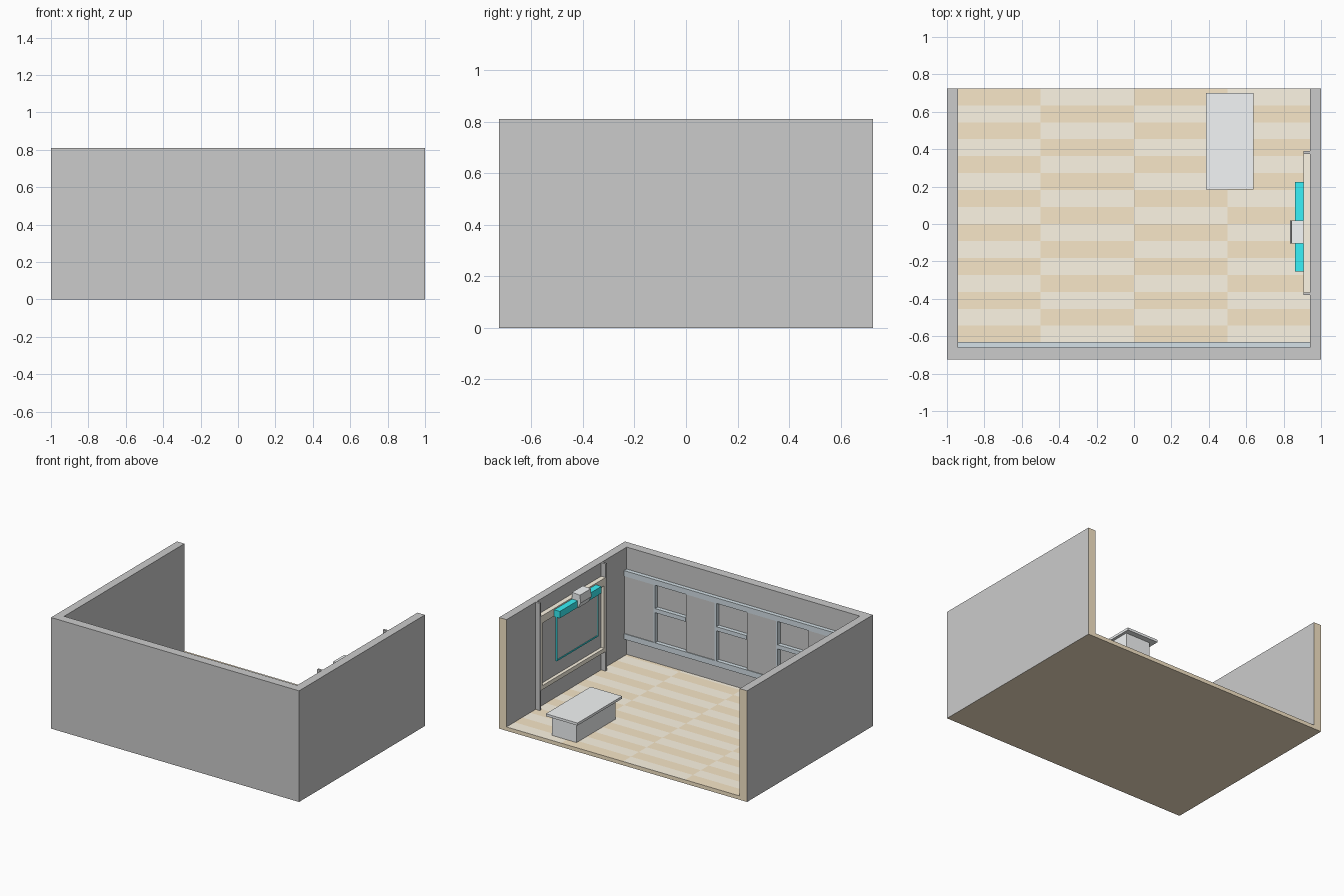
import bpy, bmesh

if "Cube" in bpy.data.objects:
    bpy.data.objects.remove(bpy.data.objects["Cube"])

def material(name, rgb):
    m = bpy.data.materials.new(name)
    m.diffuse_color = (*rgb, 1)
    m.use_nodes = True
    m.node_tree.nodes["Principled BSDF"].inputs["Base Color"].default_value = m.diffuse_color
    return m

TAN = material("tan", (0.94, 0.80, 0.58))
LIGHT = material("light_tan", (0.99, 0.92, 0.78))
BLUE = material("blue_grey", (0.66, 0.75, 0.80))
CYAN = material("cyan", (0.04, 0.88, 0.94))
PALE = material("pale_grey", (0.90, 0.92, 0.93))
WALL = material("wall_grey", (0.8, 0.8, 0.8))

def finish(name, bm, mats=()):
    bmesh.ops.recalc_face_normals(bm, faces=bm.faces)
    me = bpy.data.meshes.new(name)
    bm.to_mesh(me)
    bm.free()
    for m in mats:
        me.materials.append(m)
    ob = bpy.data.objects.new(name, me)
    bpy.context.collection.objects.link(ob)
    return ob

def box(name, x, y, z, mat=None):
    bm = bmesh.new()
    bmesh.ops.create_cube(bm, size=1)
    for v in bm.verts:
        v.co = [r[0] if c < 0 else r[1] for c, r in zip(v.co, (x, y, z))]
    return finish(name, bm, [mat] if mat else [])

def prism(points, vec):
    bm = bmesh.new()
    f = bm.faces.new([bm.verts.new(p) for p in points])
    r = bmesh.ops.extrude_face_region(bm, geom=[f], use_keep_orig=True)
    bmesh.ops.translate(bm, vec=vec,
                        verts=[g for g in r["geom"] if isinstance(g, bmesh.types.BMVert)])
    return bm

W, D, H, IX, IY = 1.0, 0.725, 0.81, 0.94, -0.66
FLOOR = 0.028

# U-shaped walls, tan on the open ends and underside
bm = prism([(-W, -D, 0), (W, -D, 0), (W, D, 0), (IX, D, 0),
            (IX, IY, 0), (-IX, IY, 0), (-IX, D, 0), (-W, D, 0)], (0, 0, H))
bmesh.ops.recalc_face_normals(bm, faces=bm.faces)
for f in bm.faces:
    c = f.calc_center_median()
    if c.y > D - 0.01 or c.z < 0.01:
        f.material_index = 1
finish("walls", bm, [WALL, TAN])

# checkered plank floor
xs = [-IX, -0.5, 0, 0.5, IX]
ys = [max(IY, -D + 2 * D * i / 16) for i in range(17)]
bm = bmesh.new()
grid = [[bm.verts.new((x, y, FLOOR)) for y in ys] for x in xs]
for c in range(4):
    for r in range(16):
        f = bm.faces.new((grid[c][r], grid[c + 1][r], grid[c + 1][r + 1], grid[c][r + 1]))
        f.material_index = (c + r) % 2
floor = finish("floor", bm, [LIGHT, TAN])
mod = floor.modifiers.new("thickness", "SOLIDIFY")
mod.thickness = FLOOR
mod.offset = -1
mod.material_offset = 1
mod.material_offset_rim = 1

# front wall panelling: two rails, panels with edge studs, cross bars in the gaps
FY = -0.63
box("lower_rail", (-IX, IX), (IY, FY), (0.15, 0.19), BLUE)
box("upper_rail", (-IX, IX), (IY, FY), (0.61, 0.65), BLUE)
for i in range(4):
    x1 = IX - 0.494 * i
    x0 = x1 - 0.25
    box(f"wall_panel_{i}", (x0 + 0.015, x1), (IY, FY - 0.005), (0.19, 0.61))
    box(f"panel_stud_{i}", (x0, x0 + 0.015), (IY, FY), (0.19, 0.61), BLUE)
    box(f"cross_bar_{i}", (max(-IX, x0 - 0.244), x0), (IY, FY), (0.41, 0.44), BLUE)

# board on the right wall: posts and tan frame
BX = 0.905
for n, y in (("back", 0.375), ("front", -0.38)):
    box(f"{n}_post", (BX, IX), (y, y + 0.015), (FLOOR, H))
box("board_top", (BX, IX), (-0.365, 0.375), (0.655, 0.71), LIGHT)
box("board_bottom", (BX, IX), (-0.365, 0.375), (0.17, 0.20), LIGHT)
box("board_front_side", (BX, IX), (-0.365, -0.35), (0.20, 0.655), LIGHT)
box("board_back_side", (BX, IX), (0.36, 0.375), (0.20, 0.655), LIGHT)
box("board_surface", (0.93, IX), (-0.35, 0.36), (0.20, 0.655))

# roll-down screen with cyan housing and thin border
Y0, Y1 = -0.255, 0.225
box("screen_housing", (0.86, BX), (Y0, Y1), (0.65, 0.70), CYAN)
box("screen_sheet", (0.887, 0.892), (Y0 + 0.01, Y1 - 0.01), (0.34, 0.65))
box("screen_bottom", (0.884, 0.894), (Y0, Y1), (0.33, 0.34), CYAN)
box("screen_side_front", (0.884, 0.894), (Y0, Y0 + 0.01), (0.34, 0.65), CYAN)
box("screen_side_back", (0.884, 0.894), (Y1 - 0.01, Y1), (0.34, 0.65), CYAN)

# projector with a slanted nose
finish("projector", prism([(BX, -0.105, 0.65), (0.86, -0.105, 0.645), (0.835, -0.105, 0.69),
                           (0.842, -0.105, 0.745), (BX, -0.105, 0.75)], (0, 0.125, 0)), [PALE])

# desk
box("desk_body", (0.42, 0.62), (0.21, 0.66), (FLOOR, 0.177), PALE)
box("desk_top", (0.385, 0.64), (0.185, 0.70), (0.177, 0.195), PALE)
